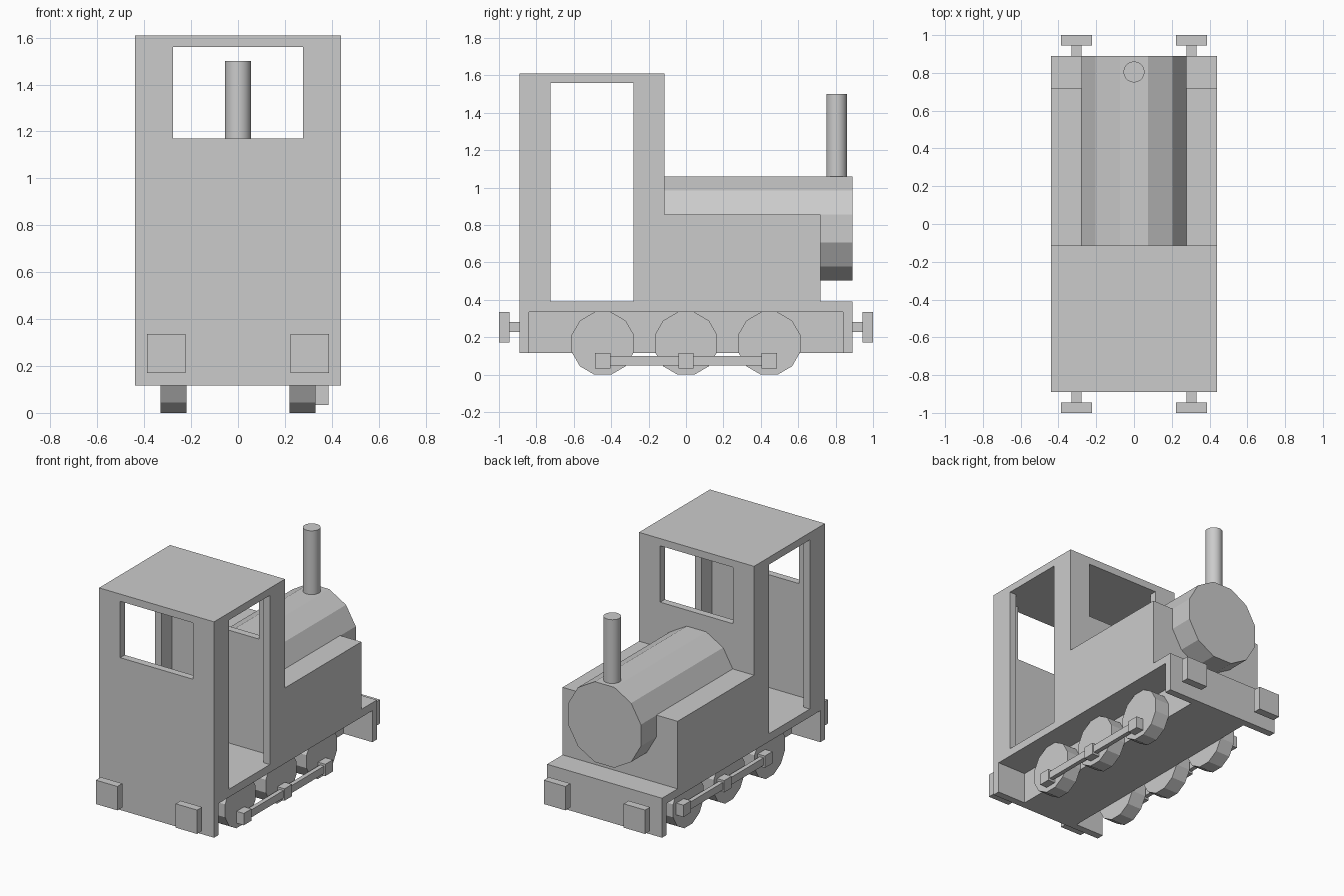
import bpy
import bmesh
import math
from mathutils import Matrix

if "Cube" in bpy.data.objects:
    bpy.data.objects.remove(bpy.data.objects["Cube"])

grey = bpy.data.materials.new("light_grey")
grey.diffuse_color = (0.6, 0.6, 0.6, 1)
grey.use_nodes = True
grey.node_tree.nodes["Principled BSDF"].inputs["Base Color"].default_value = grey.diffuse_color


def finish(name, bm):
    bmesh.ops.recalc_face_normals(bm, faces=bm.faces)
    mesh = bpy.data.meshes.new(name)
    bm.to_mesh(mesh)
    bm.free()
    mesh.materials.append(grey)
    obj = bpy.data.objects.new(name, mesh)
    bpy.context.collection.objects.link(obj)
    return obj


def box(name, x, y, z):
    """Box from (min, max) ranges."""
    bm = bmesh.new()
    bmesh.ops.create_cube(bm, size=1)
    for v in bm.verts:
        for i, (lo, hi) in enumerate((x, y, z)):
            v.co[i] = hi if v.co[i] > 0 else lo
    return finish(name, bm)


def prism(name, profile, y0, y1):
    """Extrude an x-z profile along y."""
    bm = bmesh.new()
    face = bm.faces.new([bm.verts.new((x, y0, z)) for x, z in profile])
    out = bmesh.ops.extrude_face_region(bm, geom=[face])
    for v in out["geom"]:
        if isinstance(v, bmesh.types.BMVert):
            v.co.y = y1
    return finish(name, bm)


def cylinder(name, sides, flat_radius, length, centre, axis):
    """Cylinder with flats facing the main axes; flat_radius is to the flats."""
    r = flat_radius / math.cos(math.pi / sides)
    bm = bmesh.new()
    rot = {"X": Matrix.Rotation(math.pi / 2, 4, "Y"),
           "Y": Matrix.Rotation(math.pi / 2, 4, "X"),
           "Z": Matrix.Identity(4)}[axis]
    turn = Matrix.Rotation(math.pi / sides, 4, "Z")
    bmesh.ops.create_cone(bm, cap_ends=True, segments=sides, radius1=r, radius2=r,
                          depth=length, matrix=Matrix.Translation(centre) @ rot @ turn)
    return finish(name, bm)


W = 0.44       # half width of the body
T = 0.05       # wall thickness
END = 0.89     # half length of the body

# Chassis: floor, inner frame and end beams
box("floor", (-W, W), (-END, END), (0.335, 0.39))
box("inner_frame", (-0.22, 0.22), (-0.84, 0.84), (0.117, 0.335))
for name, y in (("front_beam", (-END, -0.84)), ("rear_beam", (0.84, END))):
    box(name, (-W, W), y, (0.117, 0.335))

# Cab: two end walls with windows open up to the roof, and corner posts around doors
wall = [(-W, 0.39), (W, 0.39), (W, 1.56), (0.278, 1.56), (0.278, 1.17),
        (-0.278, 1.17), (-0.278, 1.56), (-W, 1.56)]
prism("cab_front_wall", wall, -END, -END + T)
prism("cab_rear_wall", wall, -0.115 - T, -0.115)
box("cab_roof", (-W, W), (-END, -0.115), (1.56, 1.61))
for side in (-1, 1):
    xs = sorted((side * (W - T), side * W))
    box("cab_front_post", xs, (-END + T, -0.725), (0.39, 1.56))
    box("cab_rear_post", xs, (-0.28, -0.115 - T), (0.39, 1.56))

# Water tanks, boiler and chimney
box("side_tanks", (-W, W), (-0.115, 0.72), (0.39, 0.857))
cylinder("boiler", 12, 0.278, 1.005, (0, 0.3875, 0.781), "Y")
chimney = cylinder("chimney", 24, 0.055, 0.46, (0, 0.805, 1.27), "Z")
bpy.context.view_layer.objects.active = chimney
chimney.select_set(True)
bpy.ops.object.shade_smooth_by_angle(angle=math.radians(25))

# Buffers at both ends
for end in (-1, 1):
    for side in (-1, 1):
        x = side * 0.305
        box("buffer_stem", (x - 0.027, x + 0.027), sorted((end * END, end * 0.945)),
            (0.227, 0.281))
        box("buffer_pad", (x - 0.082, x + 0.082), sorted((end * 0.945, end * 1.0)),
            (0.171, 0.336))

# Wheels and coupling rods; the two sides are a quarter turn apart
for side, dy, rod_z in ((1, 0.0, 0.075), (-1, 0.092, 0.167)):
    for y in (-0.445, 0, 0.445):
        cylinder("wheel", 12, 0.167, 0.11, (side * 0.275, y, 0.167), "X")
        box("crank_block", sorted((side * 0.33, side * 0.385)),
            (y + dy - 0.041, y + dy + 0.041), (rod_z - 0.041, rod_z + 0.041))
    for y0, y1 in ((-0.404, -0.041), (0.041, 0.404)):
        box("coupling_rod", sorted((side * 0.345, side * 0.375)),
            (y0 + dy, y1 + dy), (rod_z - 0.026, rod_z + 0.026))
